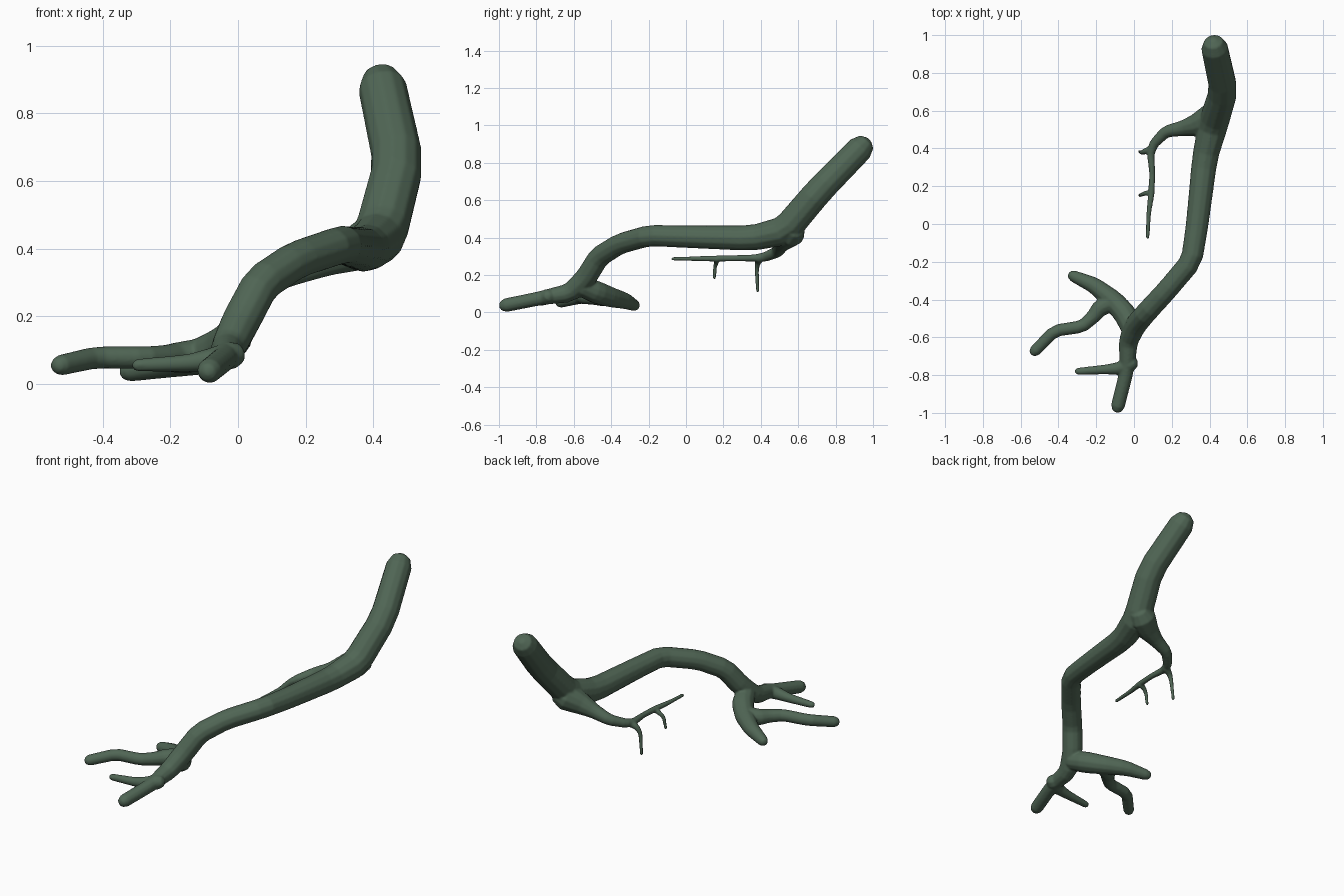
import bpy, bmesh, math
from mathutils import Vector

if "Cube" in bpy.data.objects:
    bpy.data.objects.remove(bpy.data.objects["Cube"])

SIDES = 12

# Each limb is a path of (x, y, z, radius)
trunk = [(.427, .93, .875, .072), (.475, .71, .65, .076), (.42, .53, .437, .08),
         (.375, .35, .397, .068), (.335, 0, .405, .06), (.305, -.195, .412, .057),
         (.17, -.355, .367, .056), (.068, -.465, .298, .057), (.008, -.535, .185, .058),
         (-.03, -.62, .105, .052), (-.037, -.77, .078, .038), (-.085, -.963, .039, .037)]
side_twig = [(-.02, -.74, .085, .042), (-.08, -.765, .072, .035),
             (-.15, -.77, .062, .026), (-.295, -.78, .056, .019)]
back_branch = [(-.01, -.56, .14, .055), (-.045, -.48, .108, .062), (-.11, -.405, .082, .055),
               (-.21, -.325, .062, .044), (-.32, -.276, .038, .031)]
left_branch = [(-.11, -.41, .085, .052), (-.18, -.445, .078, .046), (-.215, -.49, .078, .038),
               (-.275, -.543, .078, .034), (-.42, -.565, .079, .033), (-.523, -.67, .056, .031)]
hanging_branch = [(.41, .56, .43, .08), (.34, .525, .395, .065), (.26, .507, .36, .042),
                  (.17, .49, .325, .032), (.105, .425, .297, .026), (.088, .37, .291, .02),
                  (.097, .27, .29, .016), (.092, .16, .288, .017), (.078, .06, .288, .013),
                  (.072, -.07, .287, .010)]
drop_twig_a = [(.095, .395, .29, .024), (.06, .385, .27, .017), (.04, .378, .235, .012),
               (.03, .383, .115, .009)]
drop_twig_b = [(.092, .165, .285, .018), (.06, .163, .268, .013), (.04, .155, .245, .011),
               (.03, .152, .185, .009)]


def soften(path):
    """Cut each bend once so the limb turns gently."""
    pts = [Vector(p) for p in path]
    out = [pts[0]]
    for a, b, c in zip(pts, pts[1:], pts[2:]):
        out += [b.lerp(a, .16), b.lerp(c, .16)]
    return out + [pts[-1]]


def add_limb(bm, path):
    """Closed tube with rounded ends along a path."""
    pts = soften(path)
    pos = [p.to_3d() for p in pts]
    rad = [p[3] for p in pts]
    d0 = (pos[0] - pos[1]).normalized()
    d1 = (pos[-1] - pos[-2]).normalized()
    stations = []
    for a in (78, 45):
        stations.append((pos[0] + d0 * rad[0] * math.sin(math.radians(a)),
                         rad[0] * math.cos(math.radians(a))))
    stations += list(zip(pos, rad))
    for a in (45, 78):
        stations.append((pos[-1] + d1 * rad[-1] * math.sin(math.radians(a)),
                         rad[-1] * math.cos(math.radians(a))))
    n = len(stations)
    tang = [(stations[min(i + 1, n - 1)][0] - stations[max(i - 1, 0)][0]).normalized()
            for i in range(n)]
    u = tang[0].orthogonal().normalized()
    rings = []
    for (c, r), t in zip(stations, tang):
        u = (u - t * u.dot(t)).normalized()
        v = t.cross(u)
        rings.append([bm.verts.new(c + r * (u * math.cos(k * math.tau / SIDES)
                                            + v * math.sin(k * math.tau / SIDES)))
                      for k in range(SIDES)])
    for a, b in zip(rings, rings[1:]):
        for k in range(SIDES):
            j = (k + 1) % SIDES
            bm.faces.new((a[k], a[j], b[j], b[k]))
    bm.faces.new(rings[0][::-1])
    bm.faces.new(rings[-1])


bm = bmesh.new()
for limb in (trunk, side_twig, back_branch, left_branch, hanging_branch,
             drop_twig_a, drop_twig_b):
    add_limb(bm, limb)
bmesh.ops.recalc_face_normals(bm, faces=bm.faces)
mesh = bpy.data.meshes.new("branch")
bm.to_mesh(mesh)
bm.free()
branch = bpy.data.objects.new("branch", mesh)
bpy.context.collection.objects.link(branch)

bark = bpy.data.materials.new("mossy green bark")
bark.diffuse_color = (.08, .132, .09, 1)
bark.use_nodes = True
bark.node_tree.nodes["Principled BSDF"].inputs["Base Color"].default_value = bark.diffuse_color
mesh.materials.append(bark)

# Fuse the limbs into one skin and blend the forks
fuse = branch.modifiers.new("fuse", 'REMESH')
fuse.mode = 'VOXEL'
fuse.voxel_size = .006
fuse.use_smooth_shade = True
blend = branch.modifiers.new("blend", 'SMOOTH')
blend.factor = .5
blend.iterations = 5
